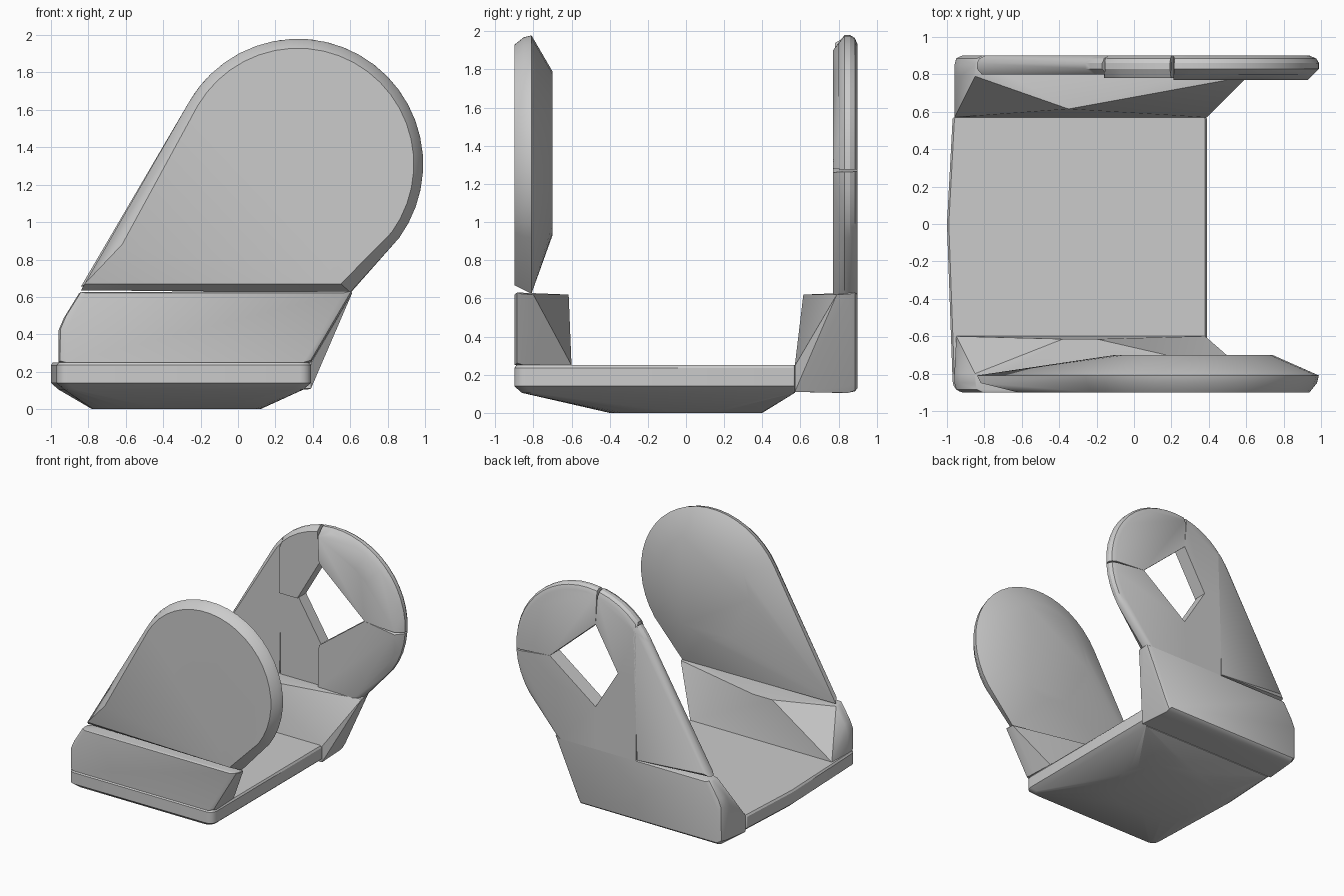
import bpy, bmesh, math

cube = bpy.data.objects.get("Cube")
if cube:
    bpy.data.objects.remove(cube, do_unlink=True)

# One plain grey material
grey = bpy.data.materials.new("plain grey")
grey.use_nodes = True
colour = (0.6, 0.6, 0.6, 1)
grey.diffuse_color = colour
grey.node_tree.nodes["Principled BSDF"].inputs["Base Color"].default_value = colour

CX, CZ, R = 0.32, 1.31, 0.67      # round head of both side plates


def hull(name, points):
    """Make a convex part wrapped around the given points."""
    bm = bmesh.new()
    for p in points:
        bm.verts.new(p)
    bmesh.ops.remove_doubles(bm, verts=bm.verts, dist=0.0005)
    bmesh.ops.convex_hull(bm, input=list(bm.verts))
    loose = [v for v in bm.verts if not v.link_faces]
    bmesh.ops.delete(bm, geom=loose, context='VERTS')
    bmesh.ops.dissolve_limit(bm, angle_limit=math.radians(1),
                             verts=bm.verts, edges=bm.edges)
    bmesh.ops.recalc_face_normals(bm, faces=bm.faces)
    mesh = bpy.data.meshes.new(name)
    bm.to_mesh(mesh)
    bm.free()
    mesh.materials.append(grey)
    obj = bpy.data.objects.new(name, mesh)
    bpy.context.collection.objects.link(obj)
    bpy.ops.object.select_all(action='DESELECT')
    obj.select_set(True)
    bpy.context.view_layer.objects.active = obj
    bpy.ops.object.shade_smooth_by_angle(angle=math.radians(30))
    return obj


def arc(start, end, radius=R, cz=CZ):
    """Points in x, z on the round head, angles in degrees."""
    n = max(3, round(abs(end - start) / 8))
    angles = [math.radians(start + (end - start) * i / n) for i in range(n + 1)]
    return [(CX + radius * math.cos(a), cz + radius * math.sin(a)) for a in angles]


def at(y, profile):
    return [(x, y, z) for x, z in profile]


def inset(profile, d):
    """Move profile points towards the centre of the head."""
    out = []
    for x, z in profile:
        k = 1 - d / math.hypot(x - CX, z - CZ)
        out.append((CX + (x - CX) * k, CZ + (z - CZ) * k))
    return out


def slab_ring(z, d):
    """Rounded base outline, shrunk by d."""
    ring = [(-1 + d, 0, z)]
    r = 0.06
    for x, y, first in ((0.39, 0.57, 0), (-0.97, 0.57, 90),
                        (-0.97, -0.9, 180), (0.39, -0.9, 270)):
        sx, sy = (1 if x > 0 else -1), (1 if y > 0 else -1)
        rr = r if y < 0 else 0.01
        for i in range(5):
            a = math.radians(first + i * 22.5)
            ring.append((x - sx * (rr + d) + rr * math.cos(a),
                         y - sy * (rr + (d if y < 0 else 0)) + rr * math.sin(a), z))
    return ring


# Base with a shallow bulge ending in a flat oval underneath
foot = [(-0.33 + 0.45 * math.cos(i * math.pi / 16),
         0.4 * math.sin(i * math.pi / 16), 0) for i in range(32)]
hull("base", foot + slab_ring(0.105, 0.04) + slab_ring(0.14, 0)
     + slab_ring(0.235, 0) + slab_ring(0.25, 0.01))

# Front lower wall
side = [(-0.96, 0.25), (-0.96, 0.42), (-0.93, 0.49), (-0.85, 0.62),
        (0.61, 0.62), (0.39, 0.25)]
face = [(-0.92, 0.25), (-0.92, 0.42), (-0.81, 0.62), (0.56, 0.62), (0.35, 0.25)]
hull("front_lower_wall", at(-0.9, face) + at(-0.885, inset(side, 0.012))
     + at(-0.85, side) + at(-0.8, side)
     + at(-0.6, [(-0.95, 0.25), (0.38, 0.25)])
     + at(-0.615, [(-0.38, 0.62), (-0.2, 0.62)]))

# Back lower wall, reaching down past the base
low_side = [(-0.96, 0.14), (-0.93, 0.105)] + side[1:5] + [(0.39, 0.14), (0.37, 0.105)]
low_face = [(-0.92, 0.13)] + face[1:4] + [(0.36, 0.13)]
hull("back_lower_wall", at(0.9, low_face) + at(0.885, inset(low_side, 0.012))
     + at(0.85, low_side) + at(0.79, low_side)
     + at(0.57, [(-0.96, 0.11), (-0.96, 0.245), (0.39, 0.245), (0.39, 0.11)])
     + at(0.615, [(-0.35, 0.62)]))

# Front upper plate: lens-like inside, flat outside
rim = arc(-36, 150)
inner = [(CX + 0.42 * math.cos(i * math.pi / 12),
          1.36 + 0.43 * math.sin(i * math.pi / 12)) for i in range(24)]
hull("front_upper_plate",
     at(-0.81, rim + [(-0.84, 0.635), (0.6, 0.625)])
     + at(-0.85, inset(rim, 0.01) + [(-0.82, 0.67)])
     + at(-0.9, inset(rim, 0.05) + [(-0.62, 0.88), (0.55, 0.67)])
     + at(-0.7, inner))


# Back upper plate: five pieces around a four-sided opening
def plate_piece(name, rim_points, flat_points, inner_y, bulged):
    pts = at(0.86, rim_points) + at(0.83, rim_points)
    pts += at(0.885, inset(rim_points, 0.015)) + at(0.9, inset(rim_points, 0.05))
    pts += at(0.9, flat_points) + at(inner_y, flat_points)
    if bulged:
        pts += at(0.8, inset(rim_points, 0.04)) + at(inner_y, inset(rim_points, 0.2))
    else:
        pts += at(inner_y, inset(rim_points, 0.03))
    hull(name, pts)


hole_top, hole_right = (0.22, 1.68), (0.65, 1.3)
hole_left, hole_bottom = (0.01, 1.32), (0.22, 0.98)
seam, mid = -0.16, 0.21

plate_piece("back_plate_left", arc(137, 150) + [(-0.84, 0.655)],
            [(seam - 0.01, 0.63), (seam - 0.01, 1.7)], 0.8, False)
plate_piece("back_plate_top", arc(101, 135),
            [(seam, 1.32), hole_left, hole_top, (seam, 1.7), (mid - 0.01, 1.9)], 0.78, False)
plate_piece("back_plate_upper_right", arc(-3, 99),
            [hole_top, hole_right, (0.93, 1.28), (mid, 1.9)], 0.77, True)
plate_piece("back_plate_lower_right", arc(-36, -4) + [(0.6, 0.62)],
            [hole_right, hole_bottom, (mid, 0.62), (0.55, 0.62), (0.93, 1.26)], 0.77, True)
plate_piece("back_plate_middle", [],
            [(seam, 0.62), (mid, 0.62), hole_bottom, hole_left, (seam, 1.32)], 0.8, False)
